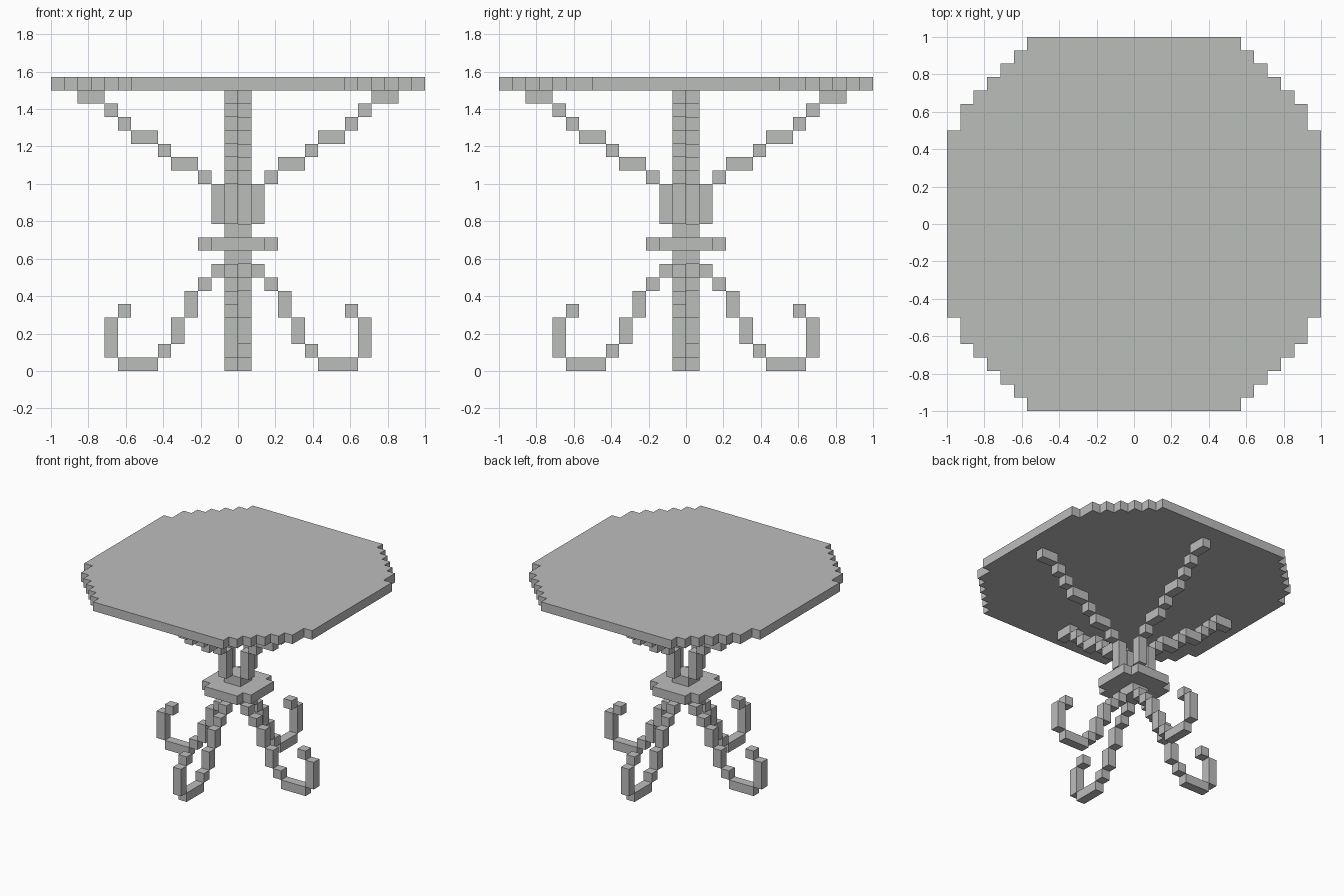
import bpy
import bmesh
from mathutils import Matrix, Vector
from math import pi

U = 1 / 14  # edge length of one building cube

old = bpy.data.objects.get("Cube")
if old:
    bpy.data.objects.remove(old, do_unlink=True)

grey = bpy.data.materials.new("light_grey")
grey.use_nodes = True
COLOUR = (0.5, 0.51, 0.5, 1)
grey.diffuse_color = COLOUR
grey.node_tree.nodes["Principled BSDF"].inputs["Base Color"].default_value = COLOUR


def finish(name, bm):
    """Turn a bmesh measured in cubes into a scaled, coloured object."""
    bmesh.ops.recalc_face_normals(bm, faces=bm.faces)
    bmesh.ops.scale(bm, vec=(U, U, U), verts=bm.verts)
    mesh = bpy.data.meshes.new(name)
    bm.to_mesh(mesh)
    bm.free()
    mesh.materials.append(grey)
    obj = bpy.data.objects.new(name, mesh)
    bpy.context.collection.objects.link(obj)
    return obj


def add_box(bm, low, high):
    low, high = Vector(low), Vector(high)
    matrix = Matrix.Translation((low + high) / 2) @ Matrix.Diagonal((high - low).to_4d())
    bmesh.ops.create_cube(bm, size=1, matrix=matrix)


def stepped_disc(name, corners, bottom):
    """One-cube-thick disc; corners are the outer corners of one quadrant."""
    quarter = []
    for i, (x, y) in enumerate(corners):
        quarter.append((x, y))
        if i + 1 < len(corners):
            quarter.append((corners[i + 1][0], y))
    # mirror the quadrant into a closed outline
    half = quarter + [(x, -y) for x, y in reversed(quarter)]
    outline = half + [(-x, y) for x, y in reversed(half)]
    bm = bmesh.new()
    face = bm.faces.new([bm.verts.new((x, y, bottom)) for x, y in outline])
    top = bmesh.ops.extrude_face_region(bm, geom=[face], use_keep_orig=True)["geom"]
    lifted = [v for v in top if isinstance(v, bmesh.types.BMVert)]
    bmesh.ops.translate(bm, verts=lifted, vec=(0, 0, 1))
    return finish(name, bm)


def radial_part(name, runs, turn):
    """Chain of boxes (x start, x end, z start, z end), turned about the centre."""
    bm = bmesh.new()
    for x0, x1, z0, z1 in runs:
        add_box(bm, (x0, -1, z0), (x1, 0, z1))
    bmesh.ops.rotate(bm, verts=bm.verts, cent=(0, 0, 0),
                     matrix=Matrix.Rotation(turn * pi / 2, 3, "Z"))
    return finish(name, bm)


# Round top and the small collar on the stem
stepped_disc("table_top", [(5, 14), (8, 13), (9, 12), (10, 11), (11, 10),
                           (12, 9), (13, 7), (14, 4)], 21)
stepped_disc("collar", [(1, 3), (2, 2), (3, 1)], 9)

# Hubs joining the collar to the legs and braces
for name, z in (("lower_hub", 8), ("upper_hub", 10)):
    bm = bmesh.new()
    add_box(bm, (-1, -1, z), (1, 1, z + 1))
    finish(name, bm)

# Curled legs and the braces under the top
LEG = [(1, 2, 7, 8), (2, 3, 6, 7), (3, 4, 4, 6), (4, 5, 2, 4), (5, 6, 1, 2),
       (6, 9, 0, 1), (9, 10, 1, 4), (8, 9, 4, 5)]
BRACE = [(1, 2, 11, 14), (2, 3, 14, 15), (3, 5, 15, 16), (5, 6, 16, 17),
         (6, 8, 17, 18), (8, 9, 18, 19), (9, 10, 19, 20), (10, 12, 20, 21)]
for turn, side in enumerate(("left", "back", "right", "front")):
    radial_part(side + "_leg", LEG, turn)
    radial_part(side + "_brace", BRACE, turn)
